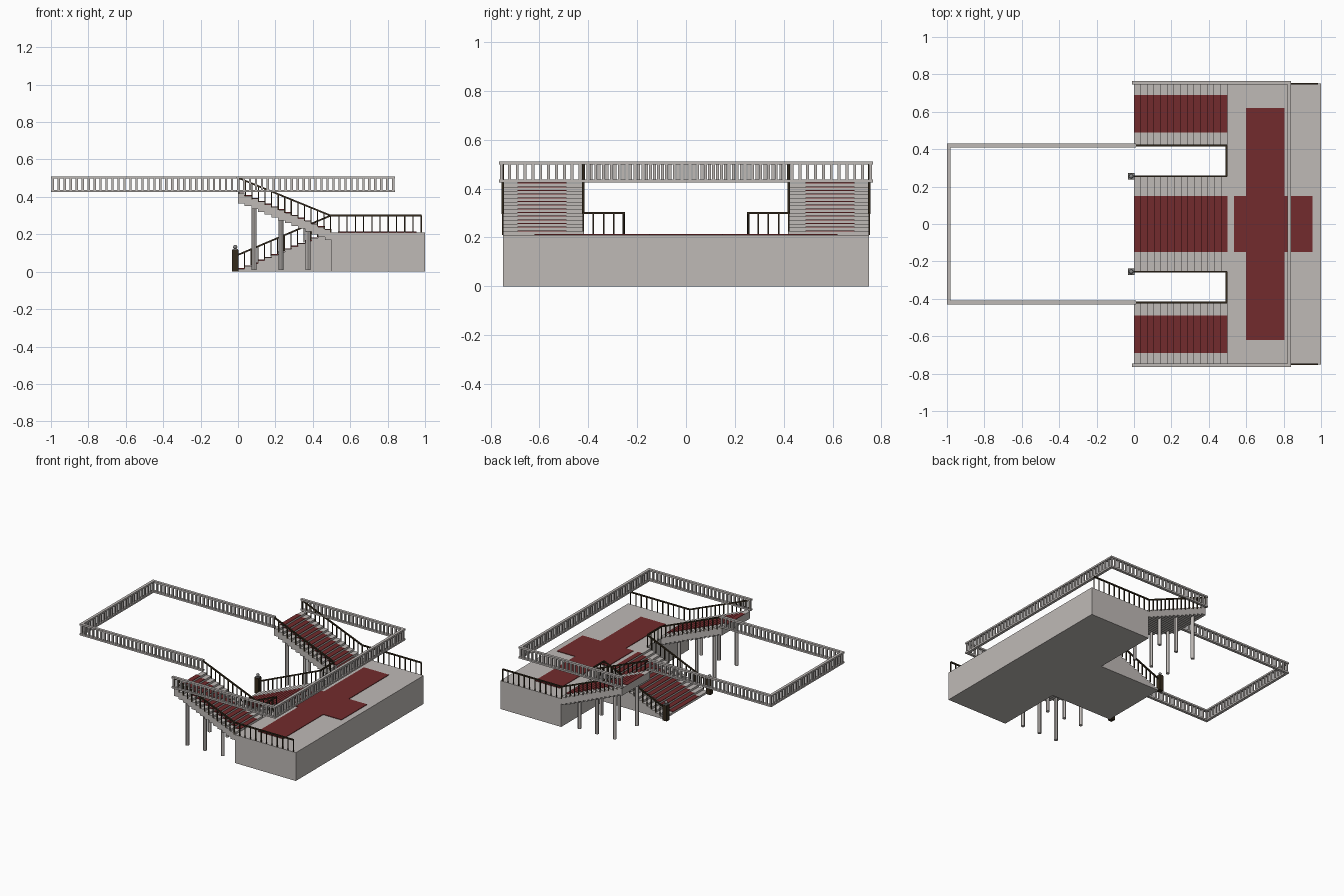
import bpy, bmesh
from mathutils import Matrix, Vector

if "Cube" in bpy.data.objects:
    bpy.data.objects.remove(bpy.data.objects["Cube"], do_unlink=True)


def material(name, rgb):
    m = bpy.data.materials.new(name)
    m.use_nodes = True
    m.diffuse_color = (*rgb, 1)
    m.node_tree.nodes["Principled BSDF"].inputs["Base Color"].default_value = (*rgb, 1)
    return m


STONE = material("warm grey stone", (0.52, 0.49, 0.47))
RED = material("dark red carpet", (0.17, 0.024, 0.026))
BROWN = material("dark brown wood", (0.035, 0.024, 0.012))
IRON = material("grey metal", (0.25, 0.25, 0.25))

STEPS, RUN, DECK, RISE = 14, 0.5, 0.21, 0.015
GOING = RUN / STEPS


def finish(name, bm, mat):
    me = bpy.data.meshes.new(name)
    bm.to_mesh(me)
    bm.free()
    me.materials.append(mat)
    ob = bpy.data.objects.new(name, me)
    bpy.context.collection.objects.link(ob)
    return ob


def box(bm, x0, x1, y0, y1, z0, z1):
    mat = Matrix.Translation(((x0 + x1) / 2, (y0 + y1) / 2, (z0 + z1) / 2))
    bmesh.ops.create_cube(bm, size=1, matrix=mat @ Matrix.Diagonal((x1 - x0, y1 - y0, z1 - z0, 1)))


def beam(bm, a, b, width, height):
    """Rectangular bar from a to b, kept upright."""
    a, b = Vector(a), Vector(b)
    d = b - a
    turn = d.to_track_quat("X", "Z").to_matrix().to_4x4()
    bmesh.ops.create_cube(bm, size=1, matrix=Matrix.Translation((a + b) / 2) @ turn
                          @ Matrix.Diagonal((d.length, width, height, 1)))


def prism(bm, points, y0, y1):
    """Extrude an x-z outline from y0 to y1."""
    face = bm.faces.new([bm.verts.new((x, y0, z)) for x, z in points])
    out = bmesh.ops.extrude_face_region(bm, geom=[face])
    bmesh.ops.translate(bm, vec=(0, y1 - y0, 0),
                        verts=[v for v in out["geom"] if isinstance(v, bmesh.types.BMVert)])
    bmesh.ops.recalc_face_normals(bm, faces=bm.faces)


def stair_line(start_x, direction, start_z):
    pts = []
    for i in range(STEPS):
        x, z = start_x + direction * i * GOING, start_z + (i + 1) * RISE
        pts += [(x, z), (x + direction * GOING, z)]
    return pts


def carpet_treads(name, start_x, direction, start_z, y0, y1):
    bm = bmesh.new()
    for i in range(STEPS):
        xa = start_x + direction * i * GOING
        xb = xa + direction * GOING
        z = start_z + (i + 1) * RISE
        box(bm, min(xa, xb), max(xa, xb), y0, y1, z, z + 0.004)
    finish(name, bm, RED)


def railing(name, a, b, foot, count):
    """Thin handrail from a to b with balusters dropping by foot."""
    bm = bmesh.new()
    a, b = Vector(a), Vector(b)
    beam(bm, a, b, 0.01, 0.009)
    for i in range(count + 1):
        p = a.lerp(b, i / count)
        box(bm, p.x - 0.003, p.x + 0.003, p.y - 0.003, p.y + 0.003, p.z - foot, p.z)
    finish(name, bm, BROWN)


# Main landing block
bm = bmesh.new()
box(bm, 0.5, 1, -0.75, 0.75, 0, DECK)
finish("landing_block", bm, STONE)

# Solid central stair
bm = bmesh.new()
prism(bm, [(0, 0)] + stair_line(0, 1, 0) + [(RUN, 0)], -0.255, 0.255)
finish("central_stair", bm, STONE)
carpet_treads("central_stair_carpet", 0, 1, 0, -0.15, 0.15)

# Landing carpet in a cross shape
bm = bmesh.new()
box(bm, 0.6, 0.805, -0.62, 0.62, DECK, DECK + 0.004)
box(bm, 0.535, 0.6, -0.15, 0.15, DECK, DECK + 0.004)
box(bm, 0.805, 0.955, -0.15, 0.15, DECK, DECK + 0.004)
finish("landing_carpet", bm, RED)

for s, side in ((1, "left"), (-1, "right")):
    # Upper flight: stepped above and below
    top = stair_line(RUN, -1, DECK)
    under = [(x, z - 0.055) for x, z in reversed(top)]
    bm = bmesh.new()
    prism(bm, top + under, s * 0.42, s * 0.75)
    finish(side + "_upper_flight", bm, STONE)
    ya, yb = sorted((s * 0.49, s * 0.69))
    carpet_treads(side + "_flight_carpet", RUN, -1, DECK, ya, yb)

    # Columns beneath the flight
    bm = bmesh.new()
    for x in (0.085, 0.23, 0.375):
        h = DECK + (RUN - x) / GOING * RISE - 0.04
        for y in (0.455, 0.715):
            bmesh.ops.create_cone(bm, cap_ends=True, segments=12, radius1=0.013, radius2=0.013,
                                  depth=h - 0.01, matrix=Matrix.Translation((x, s * y, h / 2 + 0.005)))
    columns = finish(side + "_columns", bm, STONE)
    bpy.context.view_layer.objects.active = columns
    columns.select_set(True)
    bpy.ops.object.shade_smooth_by_angle()
    columns.select_set(False)

    # Dark handrails
    yi, yc, yo = s * 0.255, s * 0.42, s * 0.75
    railing(side + "_central_stair_rail", (0, yi, 0.09), (0.495, yi, 0.3), 0.085, 14)
    railing(side + "_landing_gap_rail", (0.495, yi, 0.3), (0.495, yc, 0.3), 0.09, 4)
    railing(side + "_flight_inner_rail", (0.495, yc, 0.3), (0.005, yc, 0.5), 0.085, 14)
    railing(side + "_flight_outer_rail", (0.495, yo, 0.3), (0.005, yo, 0.5), 0.085, 14)
    railing(side + "_landing_outer_rail", (0.495, yo, 0.3), (0.98, yo, 0.3), 0.09, 11)

    # Newel post with cap and ball
    bm = bmesh.new()
    box(bm, -0.032, 0.002, yi - 0.017, yi + 0.017, 0, 0.115)
    finish(side + "_newel_post", bm, BROWN)
    bm = bmesh.new()
    box(bm, -0.029, -0.001, yi - 0.014, yi + 0.014, 0.115, 0.121)
    bmesh.ops.create_uvsphere(bm, u_segments=10, v_segments=6, radius=0.012,
                              matrix=Matrix.Translation((-0.015, yi, 0.132)))
    finish(side + "_newel_finial", bm, IRON)


def balustrade(name, path):
    """Stone balustrade following a path of x-y corners."""
    bm = bmesh.new()
    for (xa, ya), (xb, yb) in zip(path, path[1:]):
        a, b = Vector((xa, ya, 0)), Vector((xb, yb, 0))
        ext = (b - a).normalized() * 0.01
        for z, h in ((0.431, 0.012), (0.504, 0.012)):
            up = Vector((0, 0, z))
            beam(bm, a - ext + up, b + ext + up, 0.02, h)
        n = round((b - a).length / 0.032)
        for i in range(n + 1):
            p = a.lerp(b, i / n)
            box(bm, p.x - 0.006, p.x + 0.006, p.y - 0.006, p.y + 0.006, 0.437, 0.498)
    finish(name, bm, STONE)


# Upper gallery balustrades
balustrade("rear_gallery_balustrade", [(0, 0.42), (-0.99, 0.42), (-0.99, -0.42), (0, -0.42)])
balustrade("front_gallery_balustrade", [(0, 0.755), (0.83, 0.755), (0.83, -0.755), (0, -0.755)])
